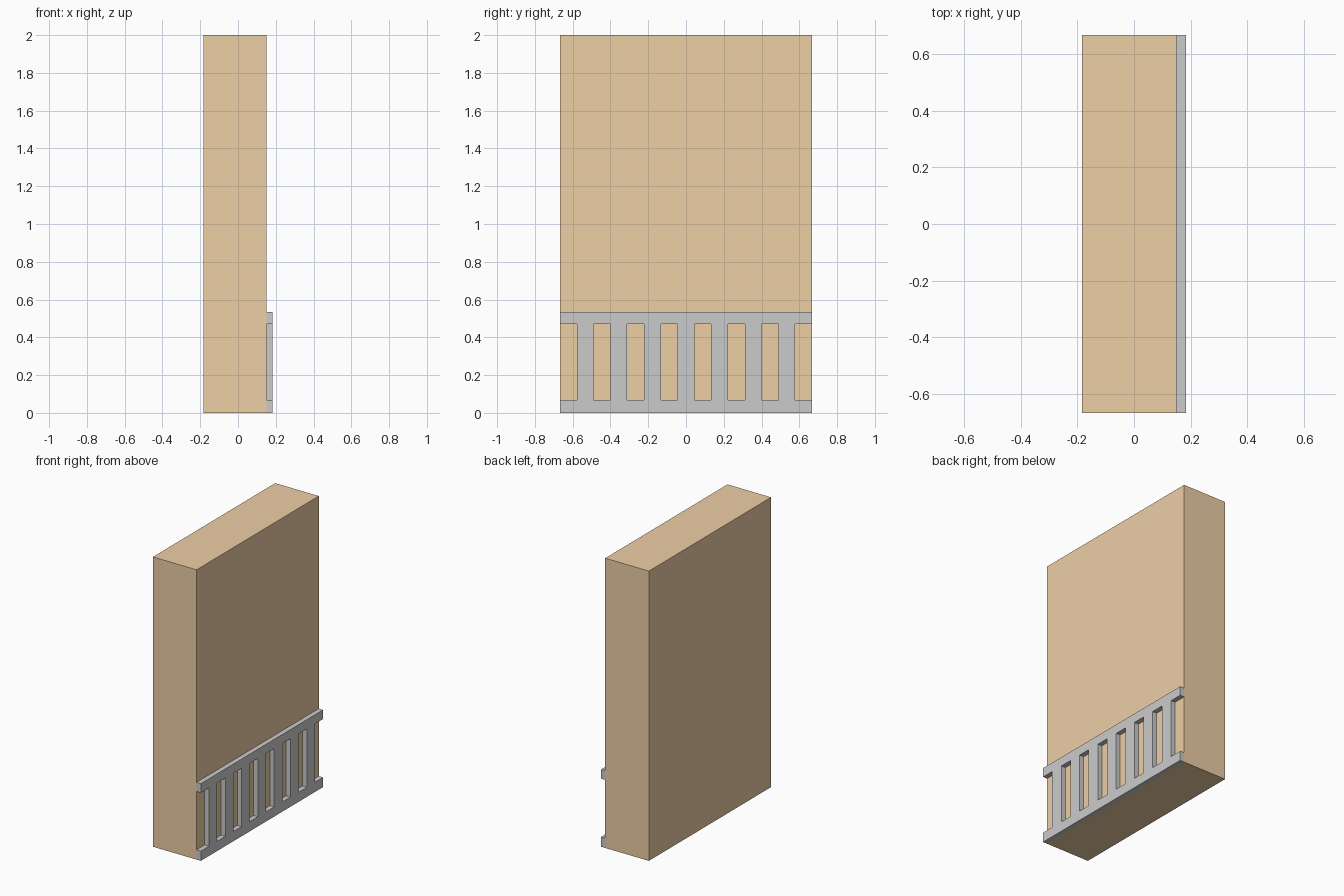
import bpy, bmesh
from mathutils import Vector

if "Cube" in bpy.data.objects:
    bpy.data.objects.remove(bpy.data.objects["Cube"])

WIDTH, HEIGHT = 1.333, 2.0
BACK, FACE, FRONT = -0.183, 0.15, 0.183


def make_object(name, bm):
    bmesh.ops.recalc_face_normals(bm, faces=bm.faces)
    mesh = bpy.data.meshes.new(name)
    bm.to_mesh(mesh)
    bm.free()
    obj = bpy.data.objects.new(name, mesh)
    bpy.context.collection.objects.link(obj)
    return obj


# Main slab
bm = bmesh.new()
bmesh.ops.create_cube(bm, size=1)
bmesh.ops.scale(bm, vec=(FACE - BACK, WIDTH, HEIGHT), verts=bm.verts)
bmesh.ops.translate(bm, vec=((FACE + BACK) / 2, 0, HEIGHT / 2), verts=bm.verts)
slab = make_object("cabinet_body", bm)
orange = bpy.data.materials.new("orange_panel")
orange.diffuse_color = (0.85, 0.62, 0.38, 1)
orange.use_nodes = True
orange.node_tree.nodes["Principled BSDF"].inputs["Base Color"].default_value = orange.diffuse_color
slab.data.materials.append(orange)

# Vent grille: two rails joined by seven bars, with open slots between and at both ends
COLUMNS = 15
levels = [0, 0.067, 0.47, 0.533]
bm = bmesh.new()
grid = [[bm.verts.new((FACE, -WIDTH / 2 + WIDTH * i / COLUMNS, z)) for z in levels]
        for i in range(COLUMNS + 1)]
for i in range(COLUMNS):
    for j in range(3):
        if j == 1 and i % 2 == 0:
            continue  # slot
        bm.faces.new((grid[i][j], grid[i + 1][j], grid[i + 1][j + 1], grid[i][j + 1]))
# Thicken the flat grille outwards, keeping its back face
result = bmesh.ops.extrude_face_region(bm, geom=bm.faces[:], use_keep_orig=True)
moved = [v for v in result["geom"] if isinstance(v, bmesh.types.BMVert)]
bmesh.ops.translate(bm, vec=Vector((FRONT - FACE, 0, 0)), verts=moved)
make_object("vent_grille", bm)
